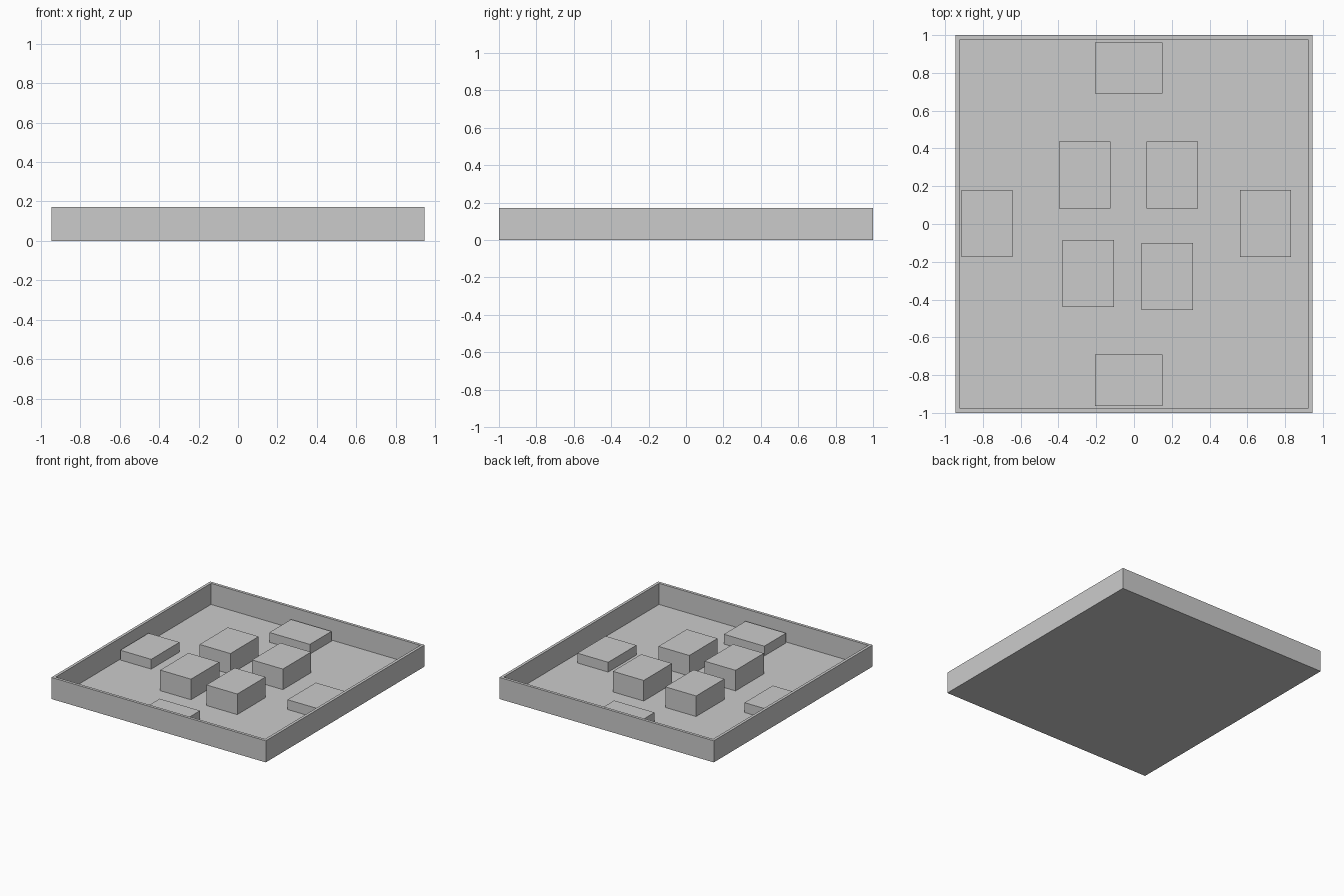
import bpy, bmesh
from mathutils import Vector

if "Cube" in bpy.data.objects:
    bpy.data.objects.remove(bpy.data.objects["Cube"])

HALF_X, HALF_Y = 0.945, 1.0
HEIGHT, WALL, FLOOR = 0.172, 0.032, 0.004


def finish(bm, name):
    bmesh.ops.recalc_face_normals(bm, faces=bm.faces)
    mesh = bpy.data.meshes.new(name)
    bm.to_mesh(mesh)
    bm.free()
    obj = bpy.data.objects.new(name, mesh)
    bpy.context.collection.objects.link(obj)
    return obj


def box(bm, center, size):
    verts = bmesh.ops.create_cube(bm, size=1)["verts"]
    for v in verts:
        v.co = Vector(c + a * s for c, a, s in zip(center, v.co, size))


def block(name, x, y, sx, sy, h):
    bm = bmesh.new()
    # base sits on the tray floor
    box(bm, (x, y, (FLOOR + h) / 2), (sx, sy, h - FLOOR))
    return finish(bm, name)


# Tray: solid slab, top inset to a rim and pushed down to a thin floor
bm = bmesh.new()
box(bm, (0, 0, HEIGHT / 2), (2 * HALF_X, 2 * HALF_Y, HEIGHT))
bm.faces.ensure_lookup_table()
top = max(bm.faces, key=lambda f: f.calc_center_median().z)
bmesh.ops.inset_region(bm, faces=[top], thickness=WALL)
inner = bmesh.ops.extrude_discrete_faces(bm, faces=[top])["faces"][0]
for v in inner.verts:
    v.co.z = FLOOR
finish(bm, "tray")

LONG, SHORT = 0.356, 0.272

# Four tall blocks around the middle
for i, (x, y) in enumerate([(-0.26, 0.26), (0.202, 0.26),
                            (-0.242, -0.262), (0.177, -0.278)], 1):
    block(f"tall_block_{i}", x, y, SHORT, LONG, 0.168)

# Four low blocks near the walls
LOW = 0.082
block("low_block_left", -0.778, 0.002, SHORT, LONG, LOW)
block("low_block_right", 0.696, 0.002, SHORT, LONG, LOW)
block("low_block_back", -0.028, 0.826, LONG, SHORT, LOW)
block("low_block_front", -0.028, -0.828, LONG, SHORT, LOW)
